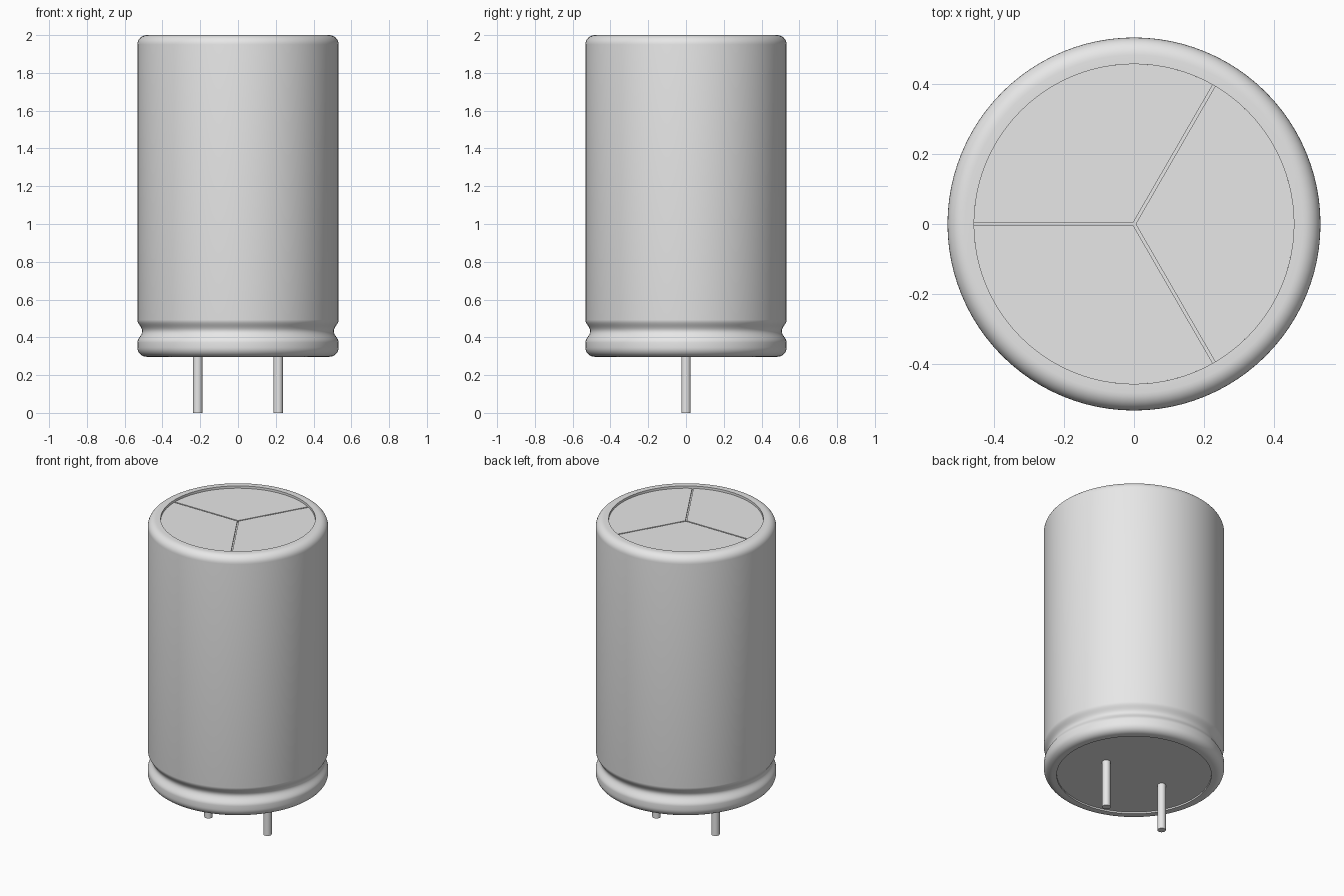
import bpy, bmesh, math
from math import sin, cos, pi, radians
from mathutils import Vector

cube = bpy.data.objects.get("Cube")
if cube:
    bpy.data.objects.remove(cube, do_unlink=True)

R, BOTTOM, TOP = 0.533, 0.297, 2.0      # can radius and height range
LID_R, FILLET = 0.457, 0.05
LID_Z, GROOVE_Z = 1.985, 1.975          # lid surface and scored groove floor
PLUG_Z = 0.307

grey = bpy.data.materials.new("light_grey")
grey.use_nodes = True
colour = (0.8, 0.8, 0.8, 1)
grey.diffuse_color = colour
grey.node_tree.nodes["Principled BSDF"].inputs["Base Color"].default_value = colour


def make_object(name, bm):
    bmesh.ops.recalc_face_normals(bm, faces=bm.faces)
    mesh = bpy.data.meshes.new(name)
    bm.to_mesh(mesh)
    bm.free()
    mesh.materials.append(grey)
    obj = bpy.data.objects.new(name, mesh)
    bpy.context.collection.objects.link(obj)
    bpy.ops.object.select_all(action='DESELECT')
    obj.select_set(True)
    bpy.context.view_layer.objects.active = obj
    bpy.ops.object.shade_smooth_by_angle(angle=radians(35))
    return obj


def arc(cx, cz, start, end, steps=8):
    angles = [radians(start + (end - start) * i / steps) for i in range(steps + 1)]
    return [(cx + FILLET * cos(a), cz + FILLET * sin(a)) for a in angles]


def lathe(name, profile, steps=96):
    bm = bmesh.new()
    verts = [bm.verts.new((r, 0, z)) for r, z in profile]
    edges = [bm.edges.new(pair) for pair in zip(verts, verts[1:])]
    bmesh.ops.spin(bm, geom=verts + edges, cent=(0, 0, 0), axis=(0, 0, 1),
                   angle=2 * pi, steps=steps, use_merge=True)
    bmesh.ops.remove_doubles(bm, verts=bm.verts, dist=0.0001)
    return make_object(name, bm)


# Can: recessed base, rolled lower edge, crimp groove, rolled rim, lid floor
crimp_z, crimp_half, crimp_depth = 0.433, 0.06, 0.026
crimp = []
for i in range(17):
    t = -1 + i / 8
    crimp.append((R - crimp_depth * (0.5 + 0.5 * cos(pi * t)), crimp_z + crimp_half * t))

profile = [(0, PLUG_Z), (LID_R, PLUG_Z), (LID_R, BOTTOM)]
profile += arc(R - FILLET, BOTTOM + FILLET, -90, 0)
profile += crimp
profile += arc(R - FILLET, TOP - FILLET, 0, 90)
profile += [(LID_R, TOP), (LID_R, GROOVE_Z), (0, GROOVE_Z)]
lathe("can", profile)


# Lid: three raised sectors separated by scored vent grooves
def lid_sector(name, middle):
    half_gap = 0.004
    span = pi / 3 - math.asin(half_gap / LID_R)
    tip = half_gap / sin(pi / 3)
    points = [(tip * cos(middle), tip * sin(middle))]
    for i in range(33):
        a = middle - span + 2 * span * i / 32
        points.append((LID_R * cos(a), LID_R * sin(a)))
    bm = bmesh.new()
    face = bm.faces.new([bm.verts.new((x, y, GROOVE_Z)) for x, y in points])
    result = bmesh.ops.extrude_face_region(bm, geom=[face])
    raised = [v for v in result["geom"] if isinstance(v, bmesh.types.BMVert)]
    bmesh.ops.translate(bm, verts=raised, vec=Vector((0, 0, LID_Z - GROOVE_Z)))
    make_object(name, bm)


for i in range(3):
    lid_sector(f"lid_sector_{i + 1}", i * 2 * pi / 3)

# Wire leads
for name, side in (("left_lead", 1), ("right_lead", -1)):
    lead = lathe(name, [(0, 0), (0.025, 0), (0.025, 0.32), (0, 0.32)], steps=32)
    lead.location.x = side * 0.213
